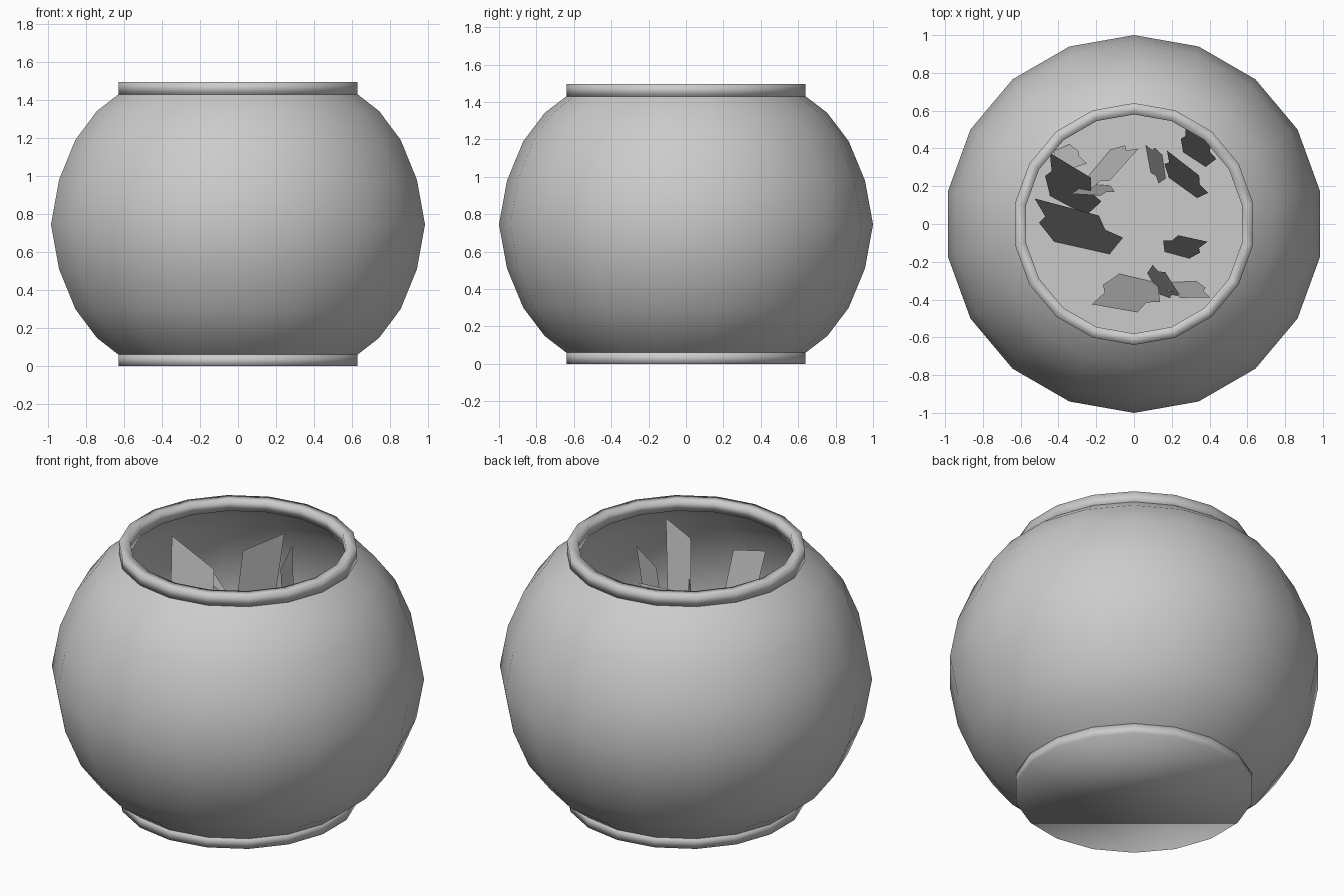
import bpy
import bmesh
import math
from mathutils import Vector

SIDES = 18
MIDDLE = 0.745   # height of the widest point
FLOOR = 0.3      # height of the gravel bed

cube = bpy.data.objects.get("Cube")
if cube:
    bpy.data.objects.remove(cube, do_unlink=True)


def make_material(name, colour):
    material = bpy.data.materials.new(name)
    material.use_nodes = True
    material.diffuse_color = colour
    shader = next(n for n in material.node_tree.nodes if n.type == "BSDF_PRINCIPLED")
    shader.inputs["Base Color"].default_value = colour
    return material


plain_grey = make_material("plain_grey", (0.6, 0.6, 0.6, 1))


def make_object(name, bm, smooth=True):
    mesh = bpy.data.meshes.new(name)
    bm.to_mesh(mesh)
    bm.free()
    for polygon in mesh.polygons:
        polygon.use_smooth = smooth
    mesh.materials.append(plain_grey)
    thing = bpy.data.objects.new(name, mesh)
    bpy.context.collection.objects.link(thing)
    return thing


def lathe(name, profile, closed=False, capped=False):
    """Revolve (radius, height) points, with one corner facing the back."""
    bm = bmesh.new()
    rings = []
    for side in range(SIDES):
        angle = math.pi / 2 + math.tau * side / SIDES
        rings.append([bm.verts.new((r * math.cos(angle), r * math.sin(angle), z))
                      for r, z in profile])
    steps = len(profile) if closed else len(profile) - 1
    for side in range(SIDES):
        here, after = rings[side], rings[(side + 1) % SIDES]
        for step in range(steps):
            above = (step + 1) % len(profile)
            bm.faces.new((here[step], after[step], after[above], here[above]))
    if capped:
        bm.faces.new([ring[0] for ring in reversed(rings)])
    return make_object(name, bm)


# Round bowl wall, its lower half mirrored about the widest ring
lower_half = [(0.64, 0.06), (0.755, 0.148), (0.87, 0.3), (0.957, 0.51)]
upper_half = [(r, 2 * MIDDLE - z) for r, z in reversed(lower_half)]
lathe("bowl_wall", lower_half + [(1.0, MIDDLE)] + upper_half)

# Thick rim at the mouth, and a foot with a softly shaded closed underside
rim_low, rim_top = 2 * MIDDLE - 0.06, 2 * MIDDLE + 0.005
lathe("mouth_rim", [(0.64, rim_low), (0.64, rim_top), (0.58, rim_top), (0.58, rim_low)], closed=True)
lathe("foot", [(0.64, 0), (0.64, 0.06), (0.58, 0.06)], capped=True)

# Flat gravel bed inside the bowl
bed = bmesh.new()
corners = []
for side in range(SIDES):
    angle = math.pi / 2 + math.tau * side / SIDES
    corners.append(bed.verts.new((0.868 * math.cos(angle), 0.868 * math.sin(angle), FLOOR)))
bed.faces.new(corners)
make_object("gravel_bed", bed, smooth=False)


# Upright jagged leaves: each runs from start to end and leans sideways
def leaf(name, start, end, lean, top):
    start, end = Vector((*start, FLOOR)), Vector((*end, FLOOR))
    run = end - start
    sideways = Vector((-run.y, run.x, 0)).normalized() * lean
    rise = sideways + Vector((0, 0, top - FLOOR))
    outline = [(0.1, 0), (0.7, 0), (0.9, 0.4), (0.85, 0.6), (1, 1), (0.3, 0.93), (0.2, 0.6), (0, 0.5)]
    bm = bmesh.new()
    bm.faces.new([bm.verts.new(start + run * u + rise * v) for u, v in outline])
    make_object(name, bm, smooth=False)


leaves = {
    "back_right_leaf": ((-0.44, 0.38), (-0.3, 0.44), -0.13, 1.0),
    "back_middle_leaf": ((-0.27, 0.22), (-0.06, 0.47), -0.11, 1.42),
    "small_middle_leaf": ((-0.1, 0.2), (-0.33, 0.22), 0.06, 1.15),
    "right_leaf": ((-0.22, 0.03), (-0.54, 0.2), -0.2, 1.1),
    "right_wide_leaf": ((-0.08, -0.17), (-0.57, -0.06), -0.2, 1.36),
    "front_wide_leaf": ((0.16, -0.32), (-0.18, -0.24), 0.19, 1.36),
    "back_narrow_leaf": ((0.17, 0.22), (0.14, 0.43), 0.08, 1.35),
    "back_tall_leaf": ((0.36, 0.12), (0.11, 0.3), -0.11, 1.0),
    "back_left_leaf": ((0.4, 0.29), (0.2, 0.42), -0.13, 1.1),
    "left_leaf": ((0.14, -0.14), (0.36, -0.2), 0.11, 1.35),
    "front_narrow_leaf": ((0.06, -0.24), (0.17, -0.43), 0.09, 1.1),
    "front_left_leaf": ((0.17, -0.31), (0.4, -0.3), -0.09, 1.4),
}
for name, shape in leaves.items():
    leaf(name, *shape)
